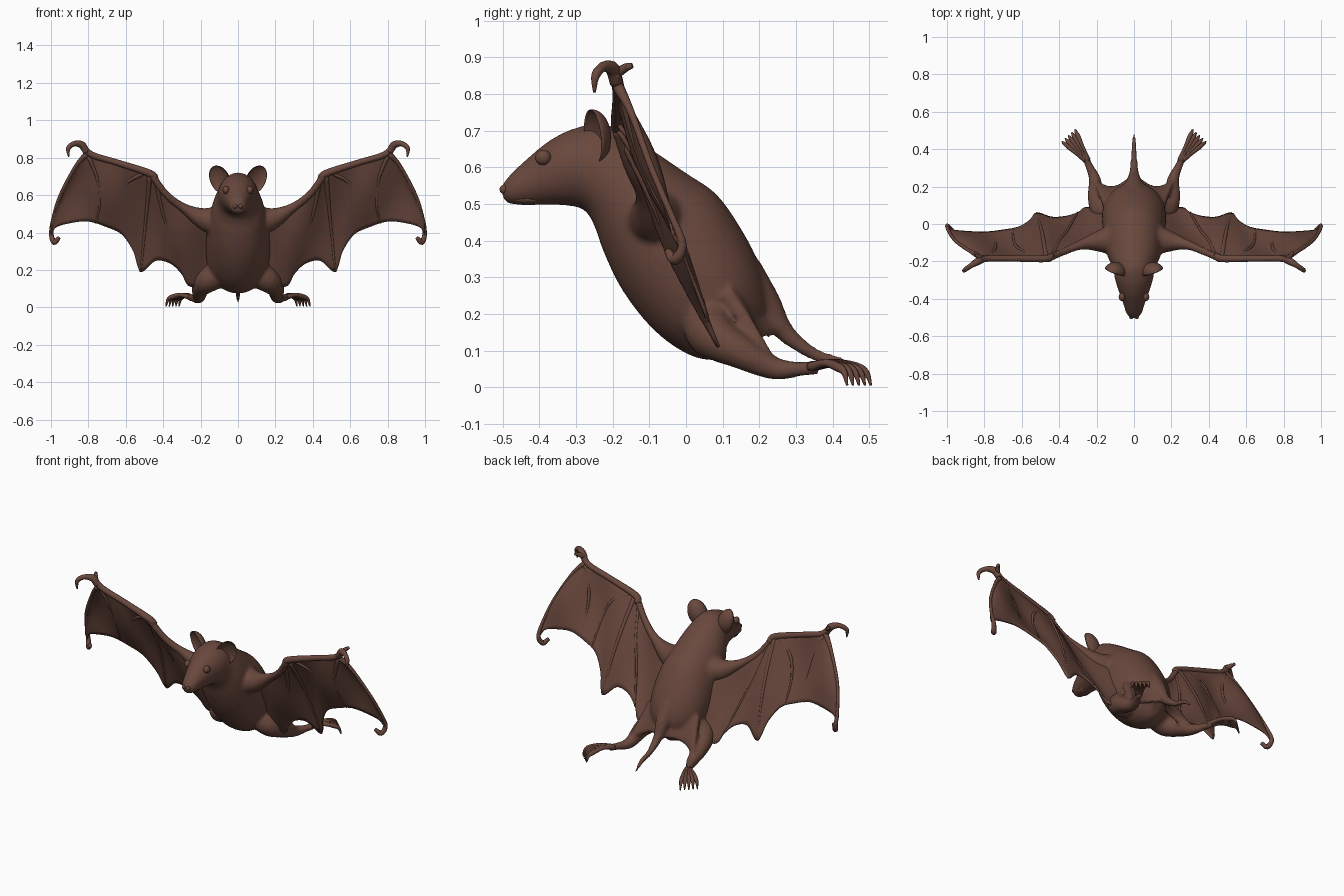
import bpy, bmesh, math
from mathutils import Vector, Matrix

cube = bpy.data.objects.get("Cube")
if cube:
    bpy.data.objects.remove(cube, do_unlink=True)

FUR = (0.14, 0.064, 0.046, 1)
fur = bpy.data.materials.new("brown_fur")
fur.use_nodes = True
fur.diffuse_color = FUR
bsdf = fur.node_tree.nodes["Principled BSDF"]
bsdf.inputs["Base Color"].default_value = FUR
bsdf.inputs["Roughness"].default_value = 0.8


def spline(keys, steps):
    """Smooth curve through tuples of numbers."""
    keys = [Vector(k) for k in keys]
    ext = [2 * keys[0] - keys[1]] + keys + [2 * keys[-1] - keys[-2]]
    out = []
    for p0, p1, p2, p3 in zip(ext, ext[1:], ext[2:], ext[3:]):
        for i in range(steps):
            t = i / steps
            out.append(p1 + (p2 - p0) * (t / 2)
                       + (2 * p0 - 5 * p1 + 4 * p2 - p3) * (t * t / 2)
                       + (3 * p1 - p0 - 3 * p2 + p3) * (t ** 3 / 2))
    return out + [keys[-1]]


def skin(bm, rings, capped=True):
    rows = [[bm.verts.new(p) for p in ring] for ring in rings]
    n = len(rows[0])
    for a, b in zip(rows, rows[1:]):
        for i in range(n if capped else n - 1):
            j = (i + 1) % n
            bm.faces.new((a[i], a[j], b[j], b[i]))
    if capped:
        bm.faces.new(rows[0])
        bm.faces.new(rows[-1])


def ring(c, a, b, n):
    return [c + a * math.cos(2 * math.pi * i / n) + b * math.sin(2 * math.pi * i / n)
            for i in range(n)]


def tube(bm, keys, n=10, steps=5):
    """Tapered limb through (x, y, z, radius), built on both sides."""
    pts = spline(keys, steps)
    for s in (1, -1):
        pos = [Vector((s * p[0], p[1], p[2])) for p in pts]
        rings = []
        for i, c in enumerate(pos):
            t = (pos[min(i + 1, len(pos) - 1)] - pos[max(i - 1, 0)]).normalized()
            ref = Vector((0, 1, 0)) if abs(t.y) < 0.8 else Vector((0, 0, 1))
            a = t.cross(ref).normalized()
            r = max(pts[i][3], 0.002)
            rings.append(ring(c, a * r, t.cross(a) * r, n))
        skin(bm, rings)


def finish(name, bm):
    bmesh.ops.recalc_face_normals(bm, faces=bm.faces)
    me = bpy.data.meshes.new(name)
    bm.to_mesh(me)
    bm.free()
    me.materials.append(fur)
    ob = bpy.data.objects.new(name, me)
    bpy.context.collection.objects.link(ob)
    me.polygons.foreach_set("use_smooth", [True] * len(me.polygons))
    return ob


# Torso and head: each section is top (y, z), bottom (y, z), half width
bm = bmesh.new()
sections = [(-.505, .548, -.5, .515, .015), (-.48, .58, -.48, .5, .04),
            (-.43, .627, -.42, .497, .058), (-.37, .675, -.34, .497, .083),
            (-.3, .708, -.28, .485, .103), (-.22, .718, -.25, .44, .112),
            (-.12, .665, -.225, .37, .14), (0, .585, -.18, .275, .16),
            (.085, .525, -.115, .185, .17), (.155, .425, -.045, .12, .17),
            (.2, .335, .03, .08, .15), (.225, .25, .1, .075, .1),
            (.23, .2, .16, .09, .03)]
rings = []
for yt, zt, yb, zb, w in spline(sections, 5):
    top, low = Vector((0, yt, zt)), Vector((0, yb, zb))
    rings.append(ring((top + low) / 2, Vector((w, 0, 0)), (top - low) / 2, 32))
skin(bm, rings)
# Upper arms, legs and tail blend into the torso
tube(bm, [(.05, -.08, .46, .11), (.17, -.09, .47, .065), (.28, -.11, .525, .028),
          (.38, -.15, .6, .02), (.46, -.185, .705, .02)], 16)
tube(bm, [(.07, .07, .2, .08), (.16, .07, .145, .068), (.2, .14, .1, .048),
          (.21, .24, .052, .032), (.24, .31, .05, .021), (.26, .36, .055, .02)], 14)
tube(bm, [(0, .15, .3, .07), (0, .215, .23, .045), (0, .27, .15, .027),
          (0, .35, .09, .017), (0, .43, .065, .013), (0, .485, .02, .006)], 12)
# Web between the legs and the tail
for s in (1, -1):
    for off in (0,):
        web = []
        for k in range(9):
            u = k / 8
            sag = math.sin(math.pi * u)
            hip = Vector((s * .17 * u, .17 - .06 * u, .3 - .04 * u))
            rim = Vector((s * .22 * u, .27 - .03 * u - .06 * sag, .15 - .09 * u + .02 * sag))
            d = Vector((0, .011, .011))
            web.append([hip + d, rim + d, rim - d, hip - d])
        skin(bm, web)
body = finish("body", bm)
fuse = body.modifiers.new("fuse", "REMESH")
fuse.mode = "VOXEL"
fuse.voxel_size = 0.009
fuse.use_smooth_shade = True
soft = body.modifiers.new("soften", "SMOOTH")
soft.factor = 0.5
soft.iterations = 6

# Lower jaw, eyes and nostrils
bm = bmesh.new()


def ball(bm, c, size):
    bmesh.ops.create_uvsphere(bm, u_segments=20, v_segments=12, radius=1,
                              matrix=Matrix.Translation(c) @ Matrix.Diagonal((*size, 1)))


ball(bm, (0, -.43, .513), (.038, .055, .016))
for s in (1, -1):
    ball(bm, (s * .064, -.39, .627), (.018, .022, .021))
    ball(bm, (s * .014, -.497, .54), (.012, .012, .012))
finish("face_details", bm)

# Cupped ears
bm = bmesh.new()
for s in (1, -1):
    cup = bmesh.ops.create_uvsphere(bm, u_segments=28, v_segments=18, radius=1)["verts"]
    for v in cup:
        if v.co.y < 0:
            v.co.y *= -0.55
        v.co = Vector((v.co.x * .056, v.co.y * .05, v.co.z * .08))
    turn = (Matrix.Translation((s * .098, -.255, .682))
            @ Matrix.Rotation(s * math.radians(25), 4, "Y")
            @ Matrix.Rotation(s * math.radians(25), 4, "Z"))
    bmesh.ops.transform(bm, matrix=turn, verts=cup)
finish("ears", bm)


# Wing surface: depth follows height, pushed forward near the wrist
def depth(x, z, v):
    bump = max(0, 1 - abs(x - .42) / .36)
    return (.13 - .38 * z - .05 * (1 - v) * bump
            + .025 * math.sin(math.pi * v) * math.sin(x * 16))


# Membranes: leading edge (x, z) and trailing edge (x, z)
columns = [(.08, .51, .1, .14), (.2, .52, .25, .11), (.3, .54, .3, .18),
           (.38, .6, .36, .235), (.46, .71, .44, .25), (.49, .725, .52, .19),
           (.57, .75, .56, .3), (.64, .77, .62, .39), (.7, .79, .7, .43),
           (.76, .81, .8, .46), (.81, .82, .9, .45), (.88, .74, .97, .43),
           (.96, .58, .992, .4), (.995, .44, 1, .385)]
bm = bmesh.new()
for s in (1, -1):
    rows = []
    for xt, zt, xb, zb in spline(columns, 5):
        row = []
        for k in range(17):
            v = k / 16
            x, z = xt + (xb - xt) * v, zt + (zb - zt) * v
            row.append((s * x, depth(x, z, v), z))
        rows.append(row)
    skin(bm, rows, capped=False)
wings = finish("wing_membranes", bm)
thick = wings.modifiers.new("thickness", "SOLIDIFY")
thick.thickness = 0.009
thick.offset = 0

# Wing bones: forearm, fingers, thumb hook and curled tip
bm = bmesh.new()


def finger(xz, r0, r1):
    n = len(xz) - 1
    tube(bm, [(x, depth(x, z, i / n), z, r0 + (r1 - r0) * i / n)
              for i, (x, z) in enumerate(xz)], 8)


tube(bm, [(.44, -.17, .68, .018), (.47, -.185, .715, .02), (.64, -.185, .772, .017),
          (.78, -.185, .815, .017), (.83, -.195, .86, .018)])
finger([(.47, .71), (.485, .55), (.5, .4), (.52, .19)], .014, .006)
finger([(.5, .72), (.6, .66), (.64, .55), (.65, .41)], .011, .005)
finger([(.8, .81), (.75, .68), (.74, .55), (.76, .45)], .011, .005)
finger([(.44, .68), (.4, .5), (.36, .38), (.3, .18)], .011, .005)
tube(bm, [(.81, -.185, .82, .016), (.87, -.15, .75, .01), (.95, -.095, .6, .009),
          (.99, -.04, .47, .009), (.998, -.01, .39, .012), (.982, -.03, .348, .015),
          (.957, -.05, .372, .01)])
tube(bm, [(.81, -.19, .83, .018), (.835, -.2, .868, .02), (.875, -.225, .875, .014),
          (.907, -.247, .85, .012), (.905, -.25, .805, .004)])
tube(bm, [(.82, -.19, .855, .014), (.84, -.165, .872, .012), (.85, -.148, .878, .008)])
finish("wing_bones", bm)

# Toes with claws
bm = bmesh.new()
for i in range(5):
    u = i / 4
    start = Vector((.245 + .015 * u, .34, .055))
    end = Vector((.315 + .07 * u, .505 - .065 * u, .005))
    keys = []
    for t, z, r in ((0, .055, .014), (.4, .066, .011), (.75, .055, .013),
                    (.92, .04, .009), (1, .005, .003)):
        p = start.lerp(end, t)
        keys.append((p.x, p.y, z, r))
    tube(bm, keys, 8)
finish("toes", bm)
